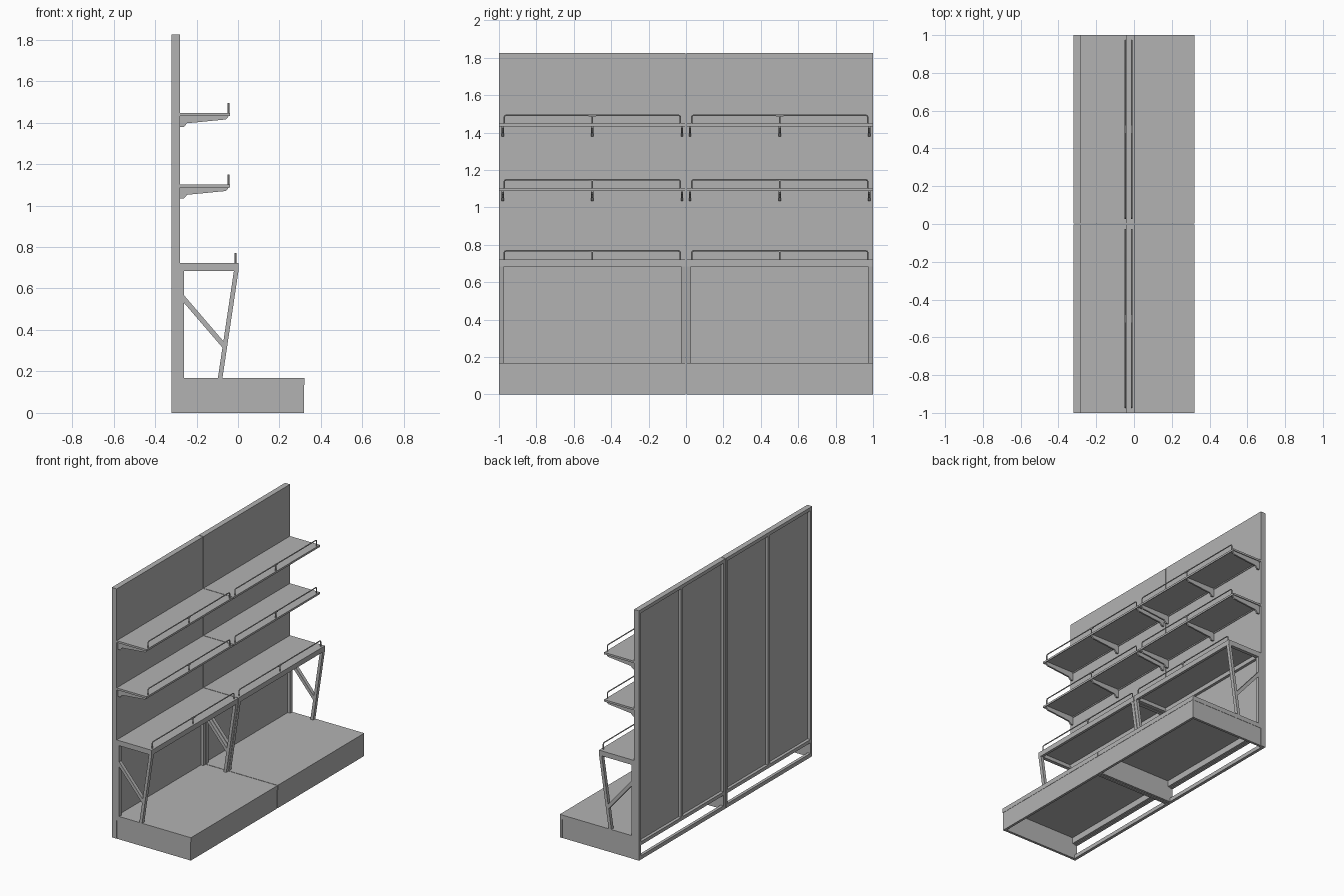
import bpy, bmesh
from mathutils import Vector

if "Cube" in bpy.data.objects:
    bpy.data.objects.remove(bpy.data.objects["Cube"])

grey = bpy.data.materials.new("shelf_grey")
grey.use_nodes = True
grey.diffuse_color = (0.45, 0.45, 0.45, 1)
grey.node_tree.nodes["Principled BSDF"].inputs["Base Color"].default_value = grey.diffuse_color


def add_object(name, bm):
    bmesh.ops.recalc_face_normals(bm, faces=bm.faces)
    mesh = bpy.data.meshes.new(name)
    bm.to_mesh(mesh)
    bm.free()
    mesh.materials.append(grey)
    obj = bpy.data.objects.new(name, mesh)
    bpy.context.collection.objects.link(obj)
    return obj


def box(name, x, y, z):
    bm = bmesh.new()
    bmesh.ops.create_cube(bm, size=1)
    for v in bm.verts:
        v.co = Vector([r[0] + (c + 0.5) * (r[1] - r[0]) for c, r in zip(v.co, (x, y, z))])
    return add_object(name, bm)


def plate(name, profile, y0, y1):
    """Extrude an x-z profile along y."""
    bm = bmesh.new()
    face = bm.faces.new([bm.verts.new((x, y0, z)) for x, z in profile])
    out = bmesh.ops.extrude_face_region(bm, geom=[face])
    verts = [g for g in out["geom"] if isinstance(g, bmesh.types.BMVert)]
    bmesh.ops.translate(bm, verts=verts, vec=(0, y1 - y0, 0))
    return add_object(name, bm)


def rod(name, points, radius):
    """Round bar following a path."""
    curve = bpy.data.curves.new(name, "CURVE")
    curve.dimensions = "3D"
    curve.bevel_depth = radius
    curve.bevel_resolution = 2
    curve.use_fill_caps = True
    spline = curve.splines.new("POLY")
    spline.points.add(len(points) - 1)
    for p, co in zip(spline.points, points):
        p.co = (*co, 1)
    curve.materials.append(grey)
    obj = bpy.data.objects.new(name, curve)
    bpy.context.collection.objects.link(obj)
    return obj


def guard_rail(x, z, a, b):
    """Low wire rail with bent ends and a middle post."""
    top, y0, y1, mid = z + 0.045, a + 0.028, b - 0.028, (a + b) / 2
    rod("guard_rail", [(x, y0, z - 0.005), (x, y0, top - 0.01), (x, y0 + 0.003, top - 0.003),
                       (x, y0 + 0.01, top), (x, y1 - 0.01, top), (x, y1 - 0.003, top - 0.003),
                       (x, y1, top - 0.01), (x, y1, z - 0.005)], 0.004)
    rod("rail_post", [(x, mid, z - 0.005), (x, mid, top)], 0.004)
    box("rail_joint", (x - 0.004, x + 0.004), (mid - 0.02, mid + 0.02), (top - 0.006, top + 0.003))


def tray(name, x, y, z, wall):
    """Shelf open underneath: thin deck with a folded rim."""
    box(name, x, y, (z[1] - 0.006, z[1]))
    low = (z[0], z[1] - 0.006)
    box(name + "_front_rim", (x[1] - wall, x[1]), y, low)
    box(name + "_back_rim", (x[0], x[0] + wall), y, low)
    for a in (y[0], y[1] - wall):
        box(name + "_side_rim", (x[0] + wall, x[1] - wall), (a, a + wall), low)


BACK, WALL, TOP = -0.32, -0.28, 1.825
for a, b in ((-1.0, -0.002), (0.002, 1.0)):
    mid = (a + b) / 2

    # Back wall: front panel on a post-and-rail frame
    box("back_panel", (WALL - 0.018, WALL), (a, b), (0.11, TOP))
    for y0, y1 in ((a, a + 0.022), (mid - 0.011, mid + 0.011), (b - 0.022, b)):
        foot = 0.11 if y0 > a and y1 < b else 0
        box("back_post", (BACK, WALL - 0.018), (y0, y1), (foot, TOP))
    for y0, y1 in ((a, a + 0.022), (b - 0.022, b)):
        box("back_foot", (WALL - 0.018, WALL), (y0, y1), (0, 0.11))
    for z0, z1 in ((0, 0.028), (0.105, 0.13), (TOP - 0.025, TOP)):
        box("back_rail", (BACK, WALL - 0.018), (a, b), (z0, z1))

    # Base plinth: deck, kick plate and side panels, open below
    box("base_deck", (WALL, 0.32), (a, b), (0.155, 0.168))
    box("base_front_lip", (0.30, 0.32), (a, b), (0.135, 0.155))
    box("base_kick_plate", (0.30, 0.318), (a, b), (0, 0.135))
    for y0, y1, s in ((a, a + 0.02, 0), (b - 0.02, b, 1)):
        box("base_side_lip", (WALL, 0.30), (y0, y1), (0.135, 0.155))
        box("base_side", (WALL, 0.30), (y0 + 0.002 * (1 - s), y1 - 0.002 * s), (0, 0.135))

    # Counter shelf on braced legs
    tray("counter_shelf", (WALL, 0.003), (a, b), (0.685, 0.722), 0.02)
    for y0, y1 in ((a, a + 0.026), (b - 0.026, b)):
        box("leg_back_post", (WALL, -0.26), (y0, y1), (0.168, 0.685))
        plate("leg_top_bar", [(-0.26, 0.685), (0.003, 0.685), (0.003, 0.7), (-0.26, 0.7)], y0, y1)
        plate("front_leg", [(-0.097, 0.168), (-0.075, 0.168), (0.003, 0.69), (-0.019, 0.69)], y0, y1)
        plate("leg_brace", [(-0.26, 0.53), (-0.075, 0.315), (-0.07, 0.345), (-0.26, 0.567)], y0, y1)
    guard_rail(-0.012, 0.722, a, b)

    # Upper shelves on tapered brackets
    for z in (1.102, 1.447):
        tray("upper_shelf", (WALL, -0.038), (a, b), (z - 0.014, z), 0.005)
        bracket = [(WALL, z - 0.068), (-0.262, z - 0.068), (-0.245, z - 0.05), (-0.06, z - 0.032),
                   (-0.048, z - 0.022), (-0.045, z - 0.006), (WALL, z - 0.006)]
        for y in (a + 0.02, mid, b - 0.02):
            plate("shelf_bracket", bracket, y - 0.006, y + 0.006)
        guard_rail(-0.046, z, a, b)
